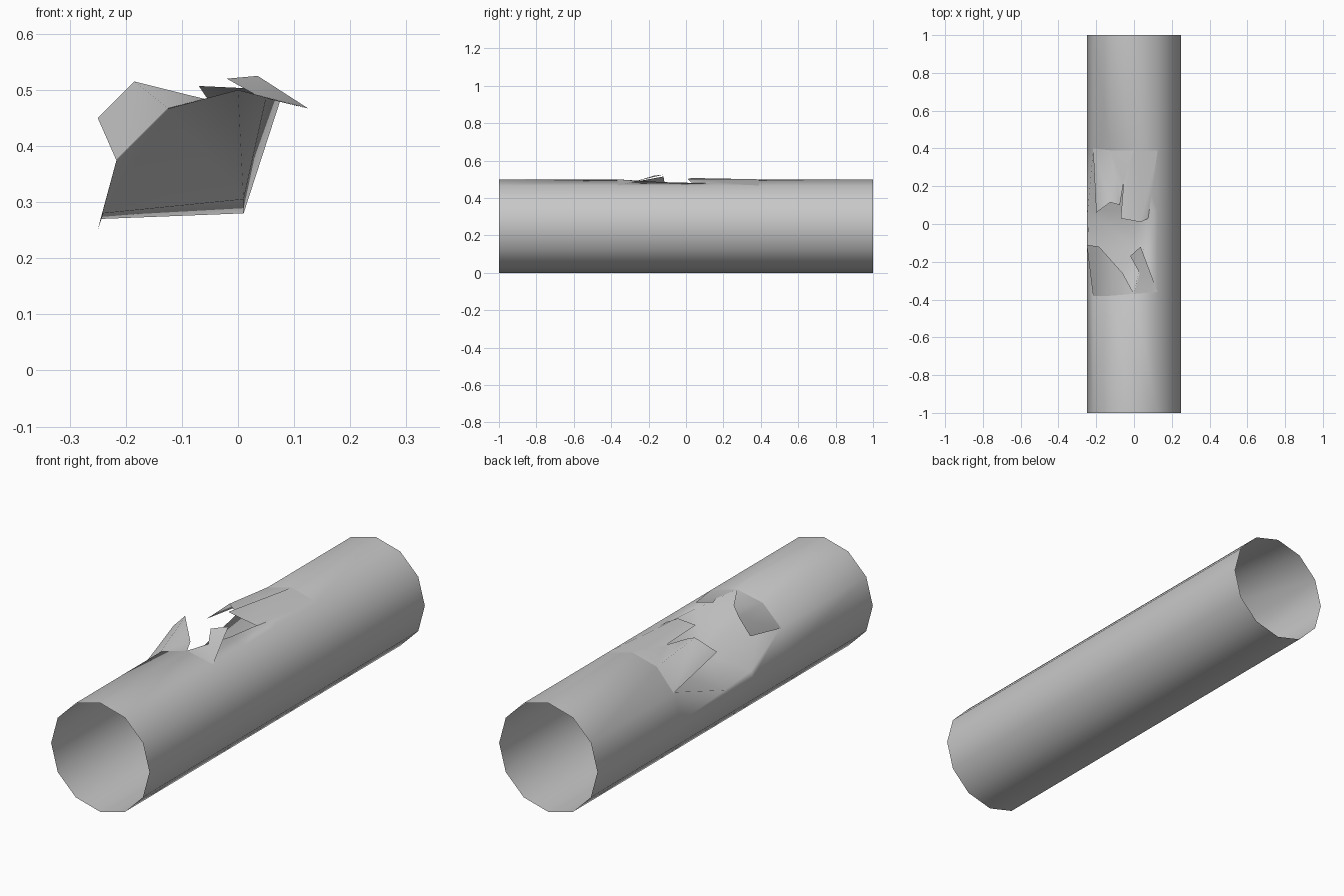
import bpy, bmesh, math

cube = bpy.data.objects.get("Cube")
if cube:
    bpy.data.objects.remove(cube, do_unlink=True)

metal = bpy.data.materials.new("grey_metal")
metal.use_nodes = True
GREY = (0.58, 0.58, 0.58, 1)
metal.diffuse_color = GREY
metal.node_tree.nodes["Principled BSDF"].inputs["Base Color"].default_value = GREY

RADIUS, SIDES = 0.25, 12


def finish(name, bm, angle):
    mesh = bpy.data.meshes.new(name)
    bm.to_mesh(mesh)
    bm.free()
    mesh.materials.append(metal)
    obj = bpy.data.objects.new(name, mesh)
    bpy.context.collection.objects.link(obj)
    bpy.ops.object.select_all(action="DESELECT")
    obj.select_set(True)
    bpy.context.view_layer.objects.active = obj
    bpy.ops.object.shade_smooth_by_angle(angle=math.radians(angle))


def ring_point(i):
    a = 2 * math.pi * i / SIDES
    return RADIUS * math.cos(a), RADIUS + RADIUS * math.sin(a)


# Open pipe; the inner rings have three corners crushed inward (corner: x, z)
rings = [
    (-1.0, {}),
    (-0.37, {}),
    (-0.13, {3: (0.05, 0.485), 4: (0.01, 0.305), 5: (-0.24, 0.28)}),
    (0.07, {3: (0.075, 0.48), 4: (0.01, 0.28), 5: (-0.245, 0.27)}),
    (0.39, {}),
    (1.0, {}),
]
bm = bmesh.new()
loops = []
for y, dents in rings:
    loop = []
    for i in range(SIDES):
        x, z = dents.get(i, ring_point(i))
        loop.append(bm.verts.new((x, y, z)))
    loops.append(loop)
for a, b in zip(loops, loops[1:]):
    for i in range(SIDES):
        j = (i + 1) % SIDES
        bm.faces.new((a[i], a[j], b[j], b[i]))
bmesh.ops.recalc_face_normals(bm, faces=bm.faces)
finish("pipe", bm, 80)


# Torn flaps of skin that stand out around the crushed opening
def flap(name, points, faces):
    bm = bmesh.new()
    verts = [bm.verts.new(p) for p in points]
    for f in faces:
        bm.faces.new([verts[i] for i in f])
    bmesh.ops.recalc_face_normals(bm, faces=bm.faces)
    if sum(f.normal.z for f in bm.faces) < 0:
        bmesh.ops.reverse_faces(bm, faces=bm.faces)
    finish(name, bm, 80)


flap("front_right_flap",
     [(-0.217, -0.38, 0.375), (-0.25, -0.11, 0.45), (-0.185, -0.12, 0.515),
      (-0.06, -0.26, 0.484), (-0.125, -0.38, 0.467), (0, -0.37, 0.5)],
     [(0, 1, 2, 4), (4, 2, 3), (4, 3, 5)])

flap("front_left_flap",
     [(0, -0.37, 0.5), (0.03, -0.26, 0.492), (-0.02, -0.17, 0.52),
      (0.035, -0.12, 0.525), (0.125, -0.36, 0.467)],
     [(0, 1, 4), (1, 2, 3), (1, 3, 4)])

flap("back_right_flap",
     [(-0.217, 0.4, 0.375), (-0.2, 0.06, 0.43), (-0.125, 0.115, 0.497),
      (-0.075, 0.1, 0.472), (-0.055, 0.22, 0.485), (0, 0.39, 0.5),
      (-0.125, 0.39, 0.467)],
     [(0, 1, 2, 6), (6, 2, 3), (6, 3, 4), (6, 4, 5)])

flap("back_left_flap",
     [(0, 0.39, 0.5), (-0.055, 0.22, 0.485), (-0.07, 0.03, 0.507),
      (0.035, 0.01, 0.502), (0.075, 0.03, 0.482), (0.125, 0.39, 0.467)],
     [(0, 1, 2, 3), (0, 3, 5), (3, 4, 5)])
